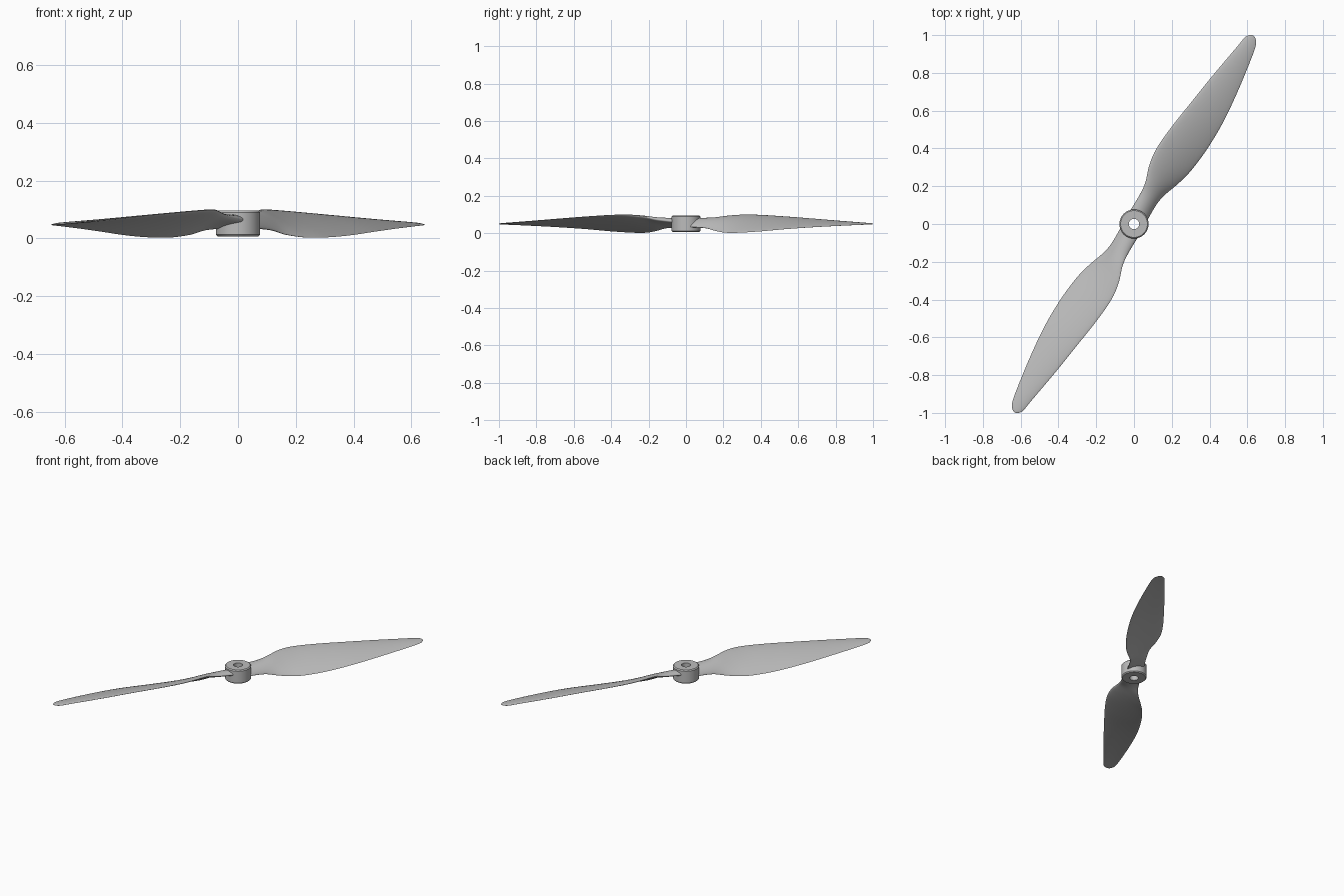
import bpy
import bmesh
import math
from mathutils import Matrix, Vector

default = bpy.data.objects.get("Cube")
if default:
    bpy.data.objects.remove(default, do_unlink=True)

HUB_SIDES = 64
BLADE_ANGLE = math.atan2(0.846, 0.533)
RINGS_PER_SPAN = 5
CHORD_STEPS = 14

# Single plastic material
grey = bpy.data.materials.new("light grey plastic")
grey.use_nodes = True
colour = (0.5, 0.5, 0.5, 1)
grey.diffuse_color = colour
shader = next(n for n in grey.node_tree.nodes if n.type == "BSDF_PRINCIPLED")
shader.inputs["Base Color"].default_value = colour
shader.inputs["Roughness"].default_value = 0.6


def finish(bm, name, sharp_angle):
    """Turn a bmesh into a smooth-shaded object."""
    bmesh.ops.recalc_face_normals(bm, faces=bm.faces[:])
    mesh = bpy.data.meshes.new(name)
    bm.to_mesh(mesh)
    bm.free()
    mesh.materials.append(grey)
    obj = bpy.data.objects.new(name, mesh)
    bpy.context.scene.collection.objects.link(obj)
    bpy.ops.object.select_all(action="DESELECT")
    obj.select_set(True)
    bpy.context.view_layer.objects.active = obj
    bpy.ops.object.shade_smooth_by_angle(angle=math.radians(sharp_angle))
    return obj


def bridge(bm, a, b):
    """Join two closed loops of equal length with quads."""
    count = len(a)
    for i in range(count):
        j = (i + 1) % count
        bm.faces.new((a[i], a[j], b[j], b[i]))


def catmull(p, q, r, s, t):
    """Smooth interpolation between the rows q and r."""
    return [0.5 * (2 * b + (c - a) * t + (2 * a - 5 * b + 4 * c - d) * t ** 2
                   + (3 * b - a - 3 * c + d) * t ** 3)
            for a, b, c, d in zip(p, q, r, s)]


def smooth_rows(rows):
    padded = [rows[0]] + rows + [rows[-1]]
    result = []
    for k in range(len(rows) - 1):
        for step in range(RINGS_PER_SPAN):
            result.append(catmull(*padded[k:k + 4], step / RINGS_PER_SPAN))
    return result + [rows[-1]]


# Blade stations: radius, leading side, trailing side,
# leading height, trailing height, thickness
STATIONS = [
    (0.045, -0.055, 0.05, 0.065, 0.035, 0.034),
    (0.15, -0.057, 0.046, 0.076, 0.028, 0.03),
    (0.22, -0.067, 0.057, 0.09, 0.013, 0.026),
    (0.305, -0.097, 0.084, 0.098, 0.003, 0.022),
    (0.4, -0.112, 0.105, 0.097, 0.003, 0.019),
    (0.54, -0.106, 0.116, 0.09, 0.01, 0.017),
    (0.71, -0.087, 0.112, 0.08, 0.023, 0.014),
    (0.89, -0.066, 0.09, 0.068, 0.034, 0.012),
    (1.075, -0.04, 0.058, 0.056, 0.043, 0.009),
    (1.148, -0.03, 0.04, 0.051, 0.046, 0.007),
    (1.172, -0.016, 0.022, 0.05, 0.047, 0.005),
    (1.18, -0.003, 0.008, 0.049, 0.048, 0.002),
]


def section(row):
    """Closed cambered airfoil ring at one station."""
    radius, v_lead, v_trail, z_lead, z_trail, thick = row
    lead = Vector((radius, -v_lead, z_lead))
    trail = Vector((radius, -v_trail, z_trail))
    chord = trail - lead
    normal = Vector((0, chord.z, -chord.y)).normalized()
    ring = []
    for i in range(2 * CHORD_STEPS):
        turn = math.pi * i / CHORD_STEPS
        along = (1 - math.cos(turn)) / 2
        # Fuller towards the leading edge, bowed slightly upwards
        half = 0.5 * thick * math.sin(turn) * (1.2 - 0.5 * along)
        camber = 0.35 * thick * 4 * along * (1 - along)
        ring.append(lead + chord * along + normal * (half + camber))
    return ring


def make_blade(name, angle):
    bm = bmesh.new()
    turn = Matrix.Rotation(angle, 3, "Z")
    loops = [[bm.verts.new(turn @ p) for p in section(row)]
             for row in smooth_rows(STATIONS)]
    for a, b in zip(loops, loops[1:]):
        bridge(bm, a, b)
    bm.faces.new(loops[0])
    bm.faces.new(loops[-1])
    return finish(bm, name, 50)


def make_hub():
    """Ring with chamfered rims and a shaft hole, revolved from a profile."""
    inner, outer, low, high, rim = 0.027, 0.077, 0.007, 0.096, 0.006
    profile = [(inner, low), (outer - rim, low), (outer, low + rim),
               (outer, high - rim), (outer - rim, high), (inner, high)]
    bm = bmesh.new()
    loops = []
    for radius, z in profile:
        loops.append([bm.verts.new((radius * math.cos(a), radius * math.sin(a), z))
                      for a in (math.tau * i / HUB_SIDES for i in range(HUB_SIDES))])
    for k in range(len(loops)):
        bridge(bm, loops[k], loops[(k + 1) % len(loops)])
    return finish(bm, "hub", 30)


make_hub()
make_blade("back_blade", BLADE_ANGLE)
make_blade("front_blade", BLADE_ANGLE + math.pi)
